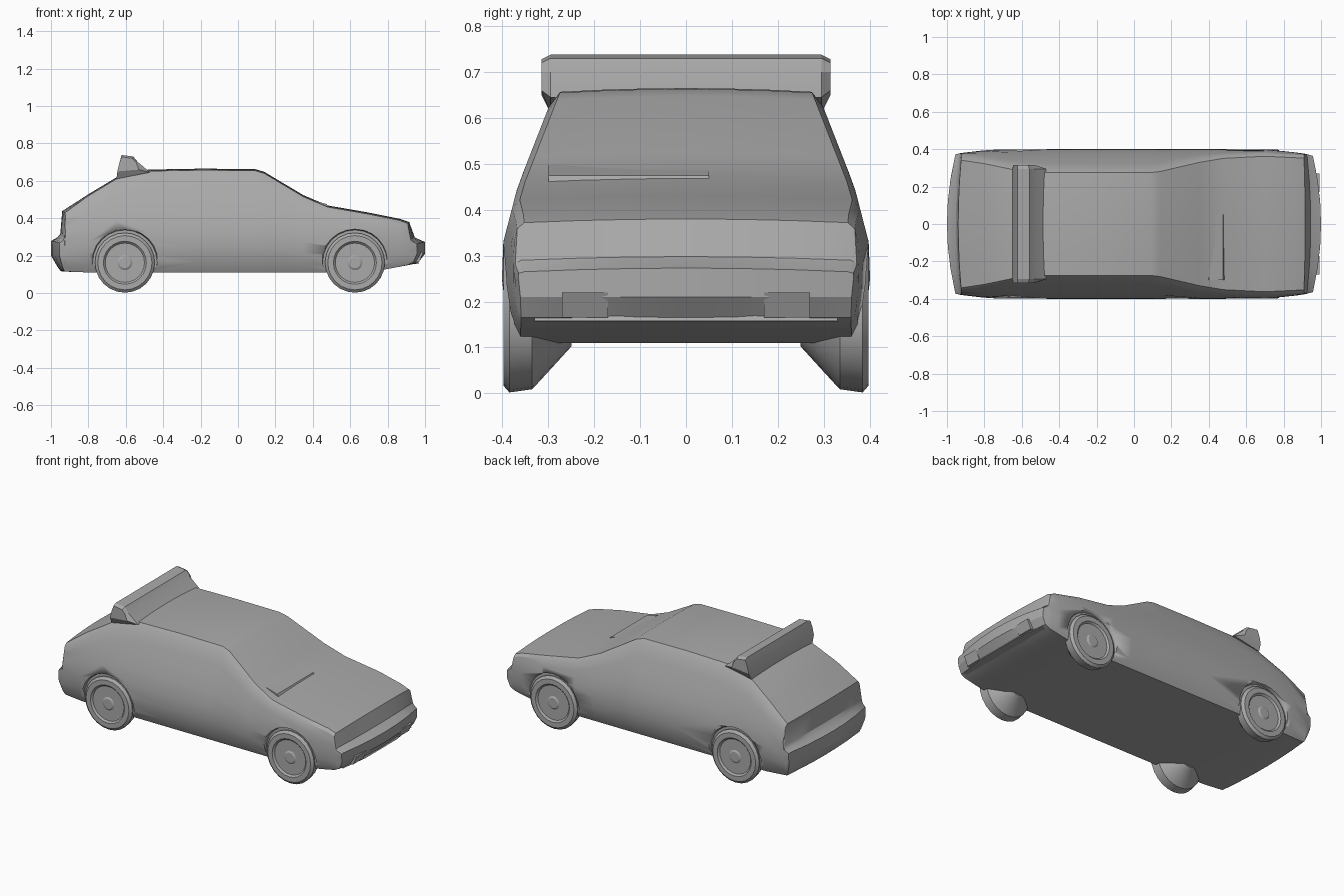
import bpy, bmesh, math
from mathutils import Vector

cube = bpy.data.objects.get("Cube")
if cube:
    bpy.data.objects.remove(cube, do_unlink=True)

grey = bpy.data.materials.new("plain grey")
grey.use_nodes = True
colour = (0.4, 0.4, 0.4, 1)
grey.diffuse_color = colour
grey.node_tree.nodes["Principled BSDF"].inputs["Base Color"].default_value = colour


def finish(bm, name, angle=28):
    bmesh.ops.recalc_face_normals(bm, faces=bm.faces)
    mesh = bpy.data.meshes.new(name)
    bm.to_mesh(mesh)
    bm.free()
    mesh.materials.append(grey)
    ob = bpy.data.objects.new(name, mesh)
    bpy.context.collection.objects.link(ob)
    bpy.ops.object.select_all(action='DESELECT')
    ob.select_set(True)
    bpy.context.view_layer.objects.active = ob
    bpy.ops.object.shade_smooth_by_angle(angle=math.radians(angle))
    return ob


def interp(table, v):
    if v <= table[0][0]:
        return table[0][1]
    for (a, p), (b, q) in zip(table, table[1:]):
        if v <= b:
            return p + (q - p) * (v - a) / (b - a)
    return table[-1][1]


# Body: half width by height, taper by length, and (x, floor, top) stations
WIDTH = [(.10, .355), (.17, .392), (.25, .401), (.33, .398), (.45, .367), (.66, .285)]
TAPER = [(-1, .93), (-.94, .95), (-.8, .985), (-.6, 1), (.72, 1), (.92, .94), (1, .91)]
STATIONS = [(-1, .20, .27), (-.965, .14, .29), (-.95, .12, .31), (-.94, .115, .43),
            (-.8, .11, .52), (-.65, .11, .61), (-.48, .11, .652), (-.2, .11, .657),
            (.09, .11, .655), (.14, .11, .64), (.35, .11, .515), (.48, .11, .46),
            (.7, .11, .422), (.86, .14, .39), (.915, .15, .372), (.945, .16, .29),
            (.965, .165, .28), (1, .21, .265)]
LEVELS = [0, .1, .25, .4, .55, .7, .82, .94, 1]
ACROSS = [-1, -.66, -.33, 0, .33, .66, 1]


def body_point(x, y, z):
    # Ends bow outward in plan
    bow = max(0, abs(x) - .9) * .45 * (y / .37) ** 2
    return Vector((x - math.copysign(bow, x), y, z))


def build_body():
    bm = bmesh.new()
    rings = []
    for x, low, top in STATIONS:
        def half(f):
            z = low + f * (top - low)
            return interp(WIDTH, z) * interp(TAPER, x) - (.012 if f == 1 else 0), z
        wb, wt = half(0)[0], half(1)[0]
        pts = [(wb * a, low) for a in ACROSS]
        pts += [half(f) for f in LEVELS[1:-1]]
        pts += [(wt * a, top + .008 * (1 - a * a)) for a in reversed(ACROSS)]
        pts += [(-half(f)[0], half(f)[1]) for f in reversed(LEVELS[1:-1])]
        rings.append([bm.verts.new(body_point(x, y, z)) for y, z in pts])
    n = len(rings[0])
    for r, s in zip(rings, rings[1:]):
        for i in range(n):
            j = (i + 1) % n
            bm.faces.new((r[i], r[j], s[j], s[i]))
    # End caps in strips so the bow stays smooth
    m, k = len(ACROSS), len(LEVELS) - 2
    for r in (rings[0], rings[-1]):
        upper = r[m + k:m + k + m][::-1]
        for i in range(m - 1):
            bm.faces.new((r[i], r[i + 1], upper[i + 1], upper[i]))
        bm.faces.new(r[m - 1:m + k + 1])
        bm.faces.new(r[2 * m + k - 1:] + [r[0]])
    return finish(bm, "body")


def lathe(name, x, side, z, profile, segments=24):
    # Closed solid turned round the y axis
    bm = bmesh.new()
    rings = []
    for y, r in profile:
        rings.append([bm.verts.new((x + r * math.cos(t), side * y, z + r * math.sin(t)))
                      for t in (2 * math.pi * i / segments for i in range(segments))])
    for r, s in zip(rings, rings[1:]):
        for i in range(segments):
            j = (i + 1) % segments
            bm.faces.new((r[i], r[j], s[j], s[i]))
    bm.faces.new(rings[0])
    bm.faces.new(rings[-1])
    return finish(bm, name)


def extrude_across(name, sections):
    # Loft of side profiles placed at several y positions
    bm = bmesh.new()
    rings = [[bm.verts.new((x, y, z)) for x, z in prof] for y, prof in sections]
    n = len(rings[0])
    for r, s in zip(rings, rings[1:]):
        for i in range(n):
            j = (i + 1) % n
            bm.faces.new((r[i], r[j], s[j], s[i]))
    bm.faces.new(rings[0])
    bm.faces.new(rings[-1])
    return finish(bm, name, 20)


body = build_body()

# Wheels with shallow arches cut into the sides
WHEEL = [(.25, .06), (.30, .115), (.335, .153), (.385, .16), (.398, .145),
         (.398, .115), (.388, .105), (.388, .04), (.394, .03)]
for end, x in (("rear", -.605), ("front", .625)):
    for side, label in ((1, "left"), (-1, "right")):
        cutter = lathe(f"{end}_{label}_arch_cutter", x, side, .165, [(.375, .172), (.45, .19)])
        cutter.hide_render = True
        cutter.hide_set(True)
        cut = body.modifiers.new("arch", 'BOOLEAN')
        cut.operation = 'DIFFERENCE'
        cut.solver = 'EXACT'
        cut.object = cutter
        lathe(f"{end}_{label}_wheel", x, side, .162, WHEEL)

# Raised tail spoiler, narrowing down to the roof
full = [(-.65, .61), (-.638, .68), (-.622, .738), (-.56, .73), (-.535, .70), (-.47, .645)]
tip = [(-.645, .65), (-.636, .69), (-.622, .728), (-.565, .72), (-.545, .70), (-.53, .66)]
extrude_across("tail_spoiler", [(-.315, tip), (-.295, full), (.295, full), (.315, tip)])

# Low ridge at the foot of the windscreen
ridge = [(.39, .47), (.40, .497), (.475, .475), (.49, .45)]
extrude_across("cowl_ridge", [(-.30, ridge), (.05, ridge)])

# Front air dam lip and its openings' dividers
lip = [(.90, .15), (.90, .17), (.962, .17), (.968, .158)]
extrude_across("front_lip", [(-.33, [(x - .025, z) for x, z in lip]), (-.15, lip),
                             (.15, lip), (.33, [(x - .025, z) for x, z in lip])])
for y in (-.22, .22):
    block = [(.94, .165), (.94, .22), (.992, .22), (.968, .165)]
    extrude_across("bumper_block", [(y - .05, block), (y + .05, block)])
